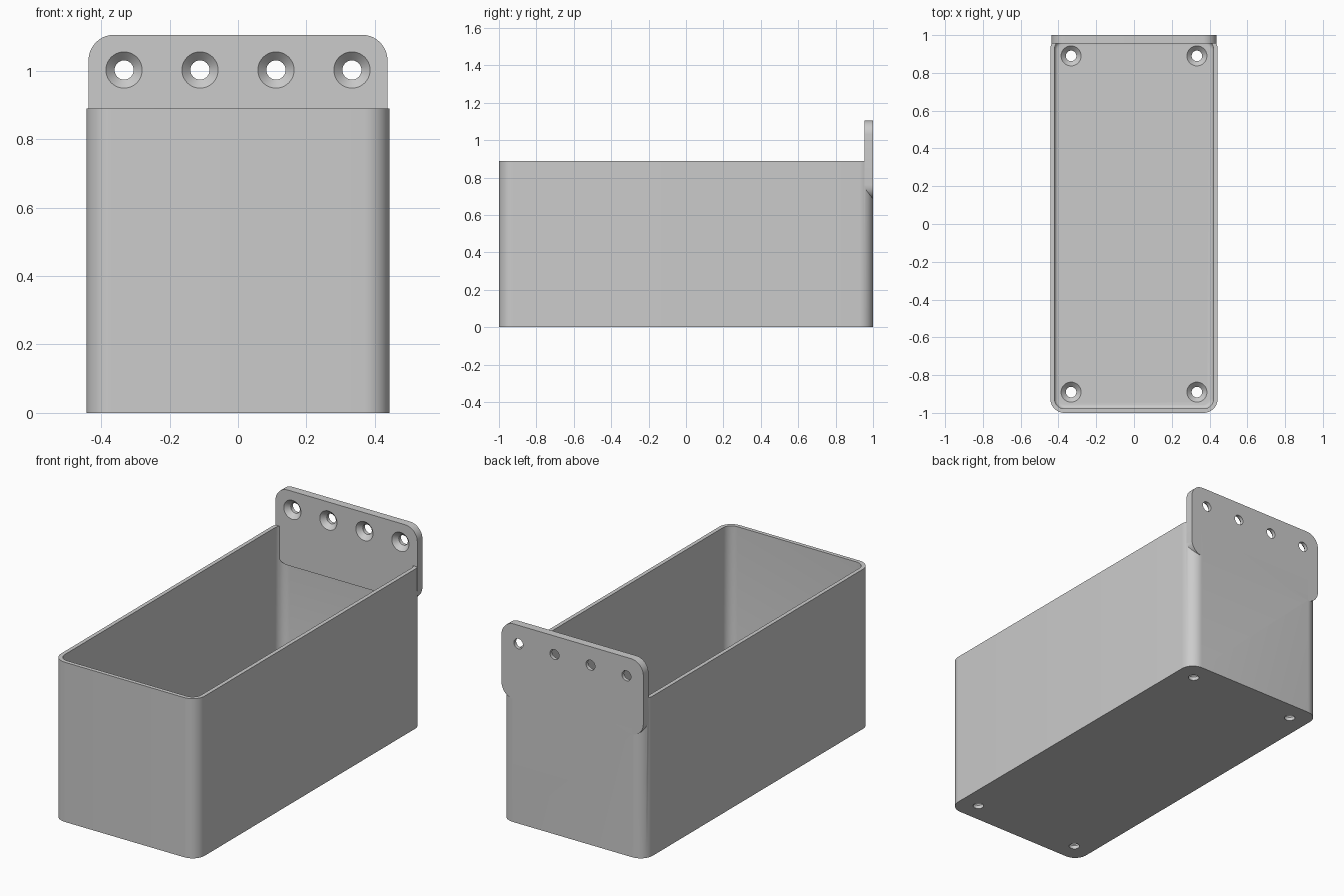
import bpy, bmesh, math
from mathutils import Matrix

if "Cube" in bpy.data.objects:
    bpy.data.objects.remove(bpy.data.objects["Cube"])

grey = bpy.data.materials.new("light grey plastic")
grey.use_nodes = True
grey.diffuse_color = (0.6, 0.6, 0.6, 1)
grey.node_tree.nodes["Principled BSDF"].inputs["Base Color"].default_value = (0.6, 0.6, 0.6, 1)

HALF_W, HALF_L, BOX_H = 0.443, 1.0, 0.89
WALL, FLOOR, CORNER = 0.022, 0.045, 0.075
PLATE_W, PLATE_T, PLATE_LOW, PLATE_TOP = 0.437, 0.045, 0.685, 1.105
HOLE_R, SINK_R = 0.028, 0.053
INTO_PLATE = Matrix.Rotation(math.pi / 2, 4, "X")   # local z becomes -y


def rounded_rect(hx, hy, r, steps=10):
    """Outline of a rounded rectangle; a circle when hx = hy = r."""
    pts = []
    for q, (sx, sy) in enumerate(((1, 1), (-1, 1), (-1, -1), (1, -1))):
        for i in range(steps + 1):
            a = (q + i / steps) * math.pi / 2
            pts.append((sx * (hx - r) + r * math.cos(a), sy * (hy - r) + r * math.sin(a)))
    return pts


def loft(name, rings, matrix=Matrix()):
    """Closed solid through (half x, half y, radius, height) sections."""
    bm = bmesh.new()
    loops = [[bm.verts.new((x, y, z)) for x, y in rounded_rect(hx, hy, r)]
             for hx, hy, r, z in rings]
    n = len(loops[0])
    for low, high in zip(loops, loops[1:]):
        for i in range(n):
            j = (i + 1) % n
            bm.faces.new((low[i], low[j], high[j], high[i]))
    bm.faces.new(loops[0][::-1])
    bm.faces.new(loops[-1])
    bmesh.ops.remove_doubles(bm, verts=bm.verts, dist=1e-5)
    bm.transform(matrix)
    bmesh.ops.recalc_face_normals(bm, faces=bm.faces)
    mesh = bpy.data.meshes.new(name)
    bm.to_mesh(mesh)
    bm.free()
    mesh.materials.append(grey)
    obj = bpy.data.objects.new(name, mesh)
    bpy.context.collection.objects.link(obj)
    return obj


def combine(target, tool, operation):
    """Apply a boolean and discard the tool object."""
    mod = target.modifiers.new(operation.lower(), "BOOLEAN")
    mod.operation, mod.object, mod.solver = operation, tool, "EXACT"
    bpy.context.view_layer.objects.active = target
    bpy.ops.object.modifier_apply(modifier=mod.name)
    bpy.data.objects.remove(tool)


def screw_hole(target, thickness, matrix):
    """Countersunk hole; local z = 0 is the narrow side."""
    sink = SINK_R - HOLE_R
    sections = ((HOLE_R, -0.02), (HOLE_R, thickness - sink),
                (SINK_R, thickness), (SINK_R, thickness + 0.005))
    cutter = loft("hole_cutter", [(r, r, r, z) for r, z in sections], matrix)
    combine(target, cutter, "DIFFERENCE")


# Open box with a small fillet around the inside of the floor
box = loft("storage_box", [(HALF_W, HALF_L, CORNER, 0), (HALF_W, HALF_L, CORNER, BOX_H)])
fillet = 0.022
sections = []
for i in range(6):
    a = i / 5 * math.pi / 2
    inset = WALL + fillet * (1 - math.sin(a))
    sections.append((HALF_W - inset, HALF_L - inset, CORNER - inset,
                     FLOOR + fillet * (1 - math.cos(a))))
sections.append((HALF_W - WALL, HALF_L - WALL, CORNER - WALL, BOX_H + 0.1))
combine(box, loft("cavity_cutter", sections), "DIFFERENCE")

# Rounded mounting plate, flush with the back wall
mid, half = (PLATE_TOP + PLATE_LOW) / 2, (PLATE_TOP - PLATE_LOW) / 2
plate = loft("mounting_plate",
             [(PLATE_W, half, CORNER, 0), (PLATE_W, half, CORNER, PLATE_T)],
             Matrix.Translation((0, HALF_L, mid)) @ INTO_PLATE)
combine(box, plate, "UNION")

# Four holes across the plate, one in each corner of the floor
for x in (-0.333, -0.111, 0.111, 0.333):
    screw_hole(box, PLATE_T, Matrix.Translation((x, HALF_L, 1.002)) @ INTO_PLATE)
for x in (-0.333, 0.333):
    for y in (-0.89, 0.89):
        screw_hole(box, FLOOR, Matrix.Translation((x, y, 0)))

# Smooth the rounded corners, keep edges crisp
bpy.ops.object.select_all(action="DESELECT")
box.select_set(True)
bpy.context.view_layer.objects.active = box
bpy.ops.object.shade_smooth_by_angle(angle=math.radians(30))
